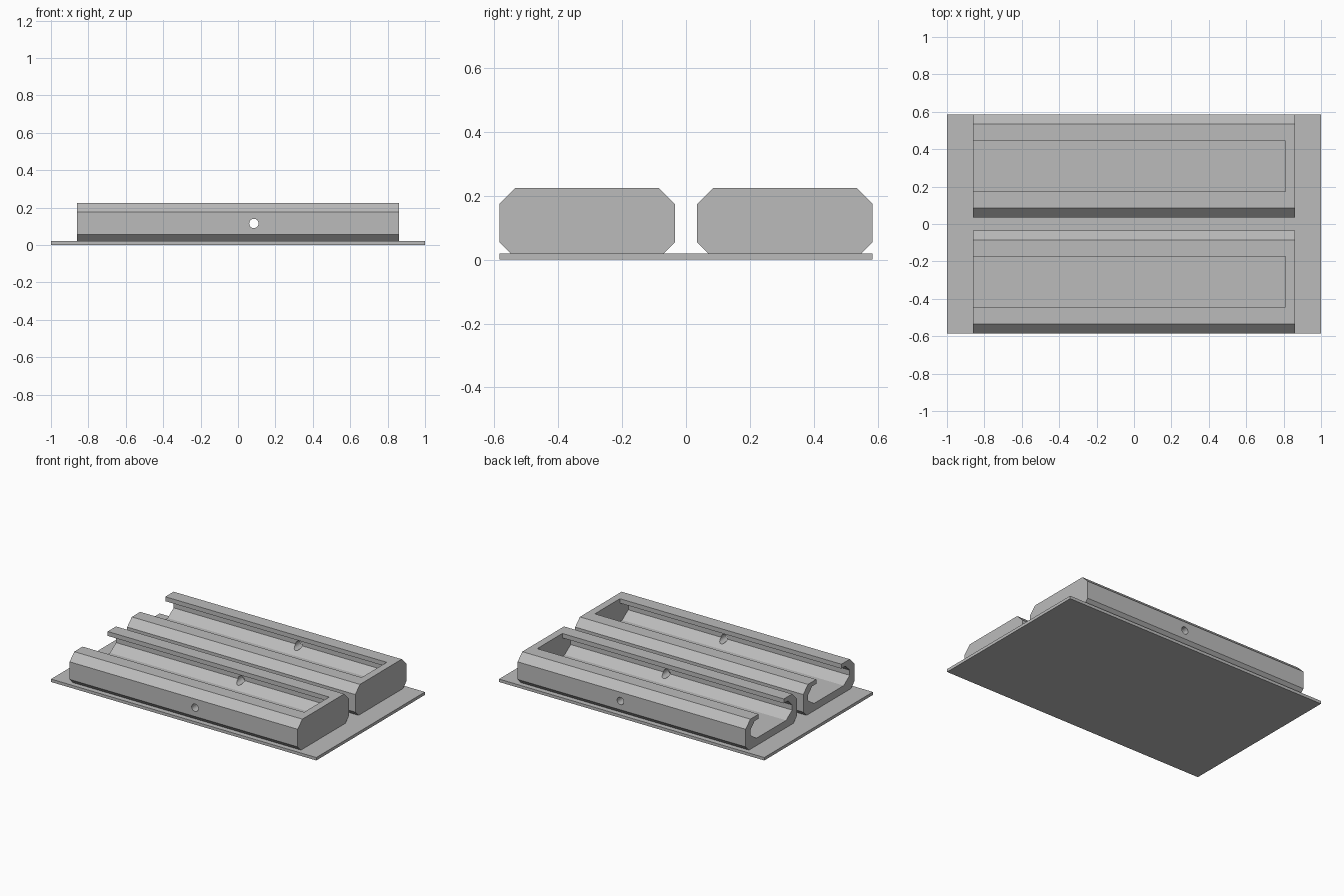
import bpy
import bmesh
import math

cube = bpy.data.objects.get("Cube")
if cube:
    bpy.data.objects.remove(cube, do_unlink=True)

# Single grey finish
grey = bpy.data.materials.new("plain grey")
grey.use_nodes = True
colour = (0.5, 0.5, 0.5, 1)
grey.diffuse_color = colour
grey.node_tree.nodes["Principled BSDF"].inputs["Base Color"].default_value = colour


def prism(name, half_profile, y, x0, x1):
    """Mirror a (half width, height) outline about y and extrude it along x."""
    outline = half_profile + [(-w, z) for w, z in reversed(half_profile)]
    bm = bmesh.new()
    face = bm.faces.new([bm.verts.new((x0, y + w, z)) for w, z in outline])
    grown = bmesh.ops.extrude_face_region(bm, geom=[face])["geom"]
    verts = [v for v in grown if isinstance(v, bmesh.types.BMVert)]
    bmesh.ops.translate(bm, verts=verts, vec=(x1 - x0, 0, 0))
    bmesh.ops.recalc_face_normals(bm, faces=bm.faces)
    mesh = bpy.data.meshes.new(name)
    bm.to_mesh(mesh)
    bm.free()
    mesh.materials.append(grey)
    obj = bpy.data.objects.new(name, mesh)
    bpy.context.collection.objects.link(obj)
    return obj


def cut(target, cutter):
    """Subtract the cutter and discard it."""
    cutter.hide_render = True
    mod = target.modifiers.new("cut", "BOOLEAN")
    mod.operation = "DIFFERENCE"
    mod.solver = "EXACT"
    mod.object = cutter
    bpy.context.view_layer.objects.active = target
    bpy.ops.object.modifier_apply(modifier=mod.name)
    bpy.data.objects.remove(cutter, do_unlink=True)


# Thin base plate
prism("base_plate", [(0.585, 0), (0.585, 0.02)], 0, -1, 1)

# Chamfered trays, open at one end, with an overhanging lip along the slot
outer = [(0.24, 0.02), (0.275, 0.055), (0.275, 0.175), (0.225, 0.225)]
cavity = [(0.16, 0.07), (0.225, 0.115), (0.225, 0.15), (0.18, 0.195),
          (0.135, 0.195), (0.135, 0.3)]

for name, y in (("front_tray", -0.31), ("back_tray", 0.31)):
    tray = prism(name, outer, y, -0.86, 0.86)
    cut(tray, prism("cavity_cutter", cavity, y, -0.96, 0.81))

    # Round hole through both long walls
    bpy.ops.mesh.primitive_cylinder_add(
        vertices=24, radius=0.025, depth=0.7,
        location=(0.085, y, 0.115), rotation=(math.pi / 2, 0, 0))
    drill = bpy.context.object
    drill.data.materials.append(grey)
    cut(tray, drill)
